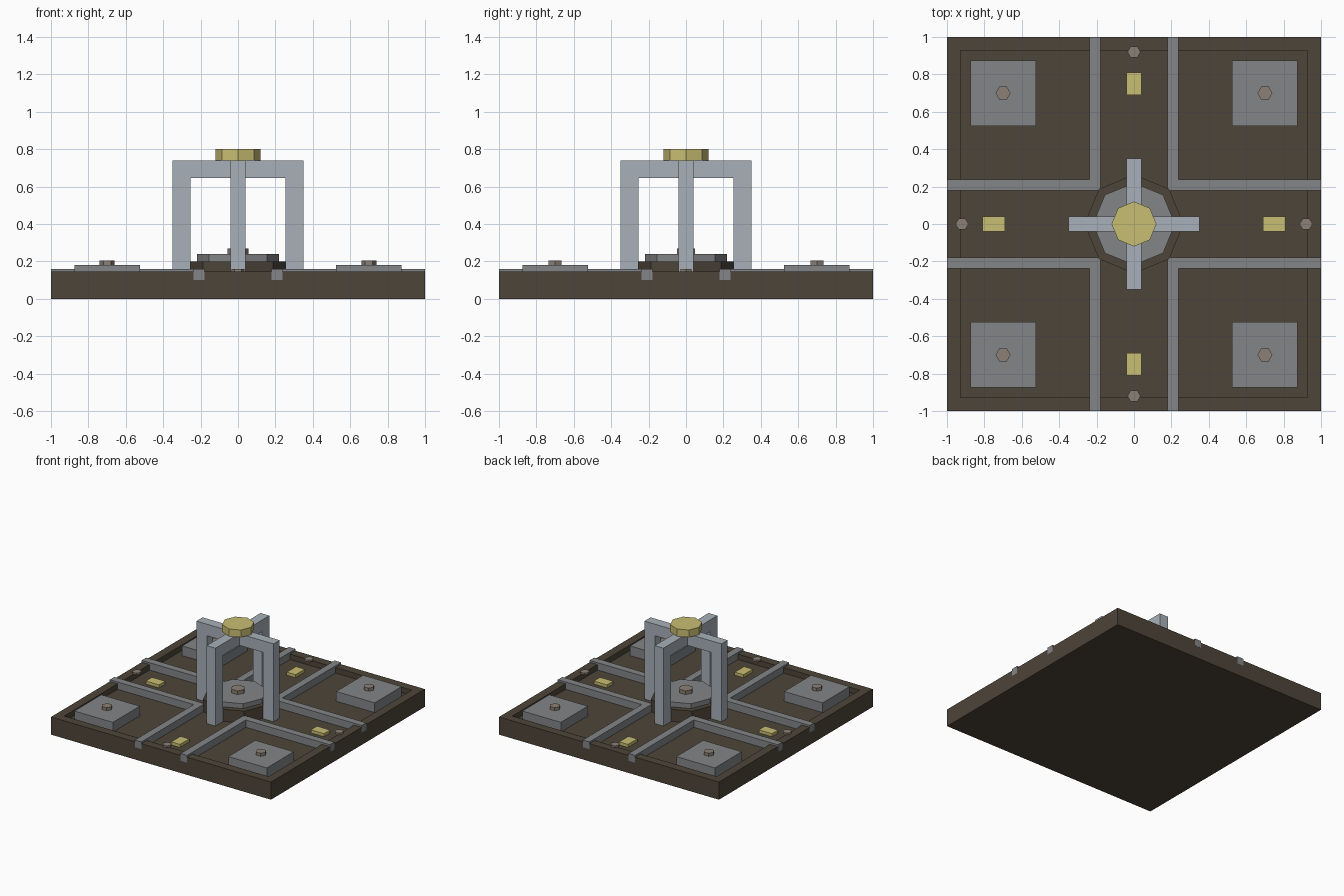
import bpy, bmesh, math

if "Cube" in bpy.data.objects:
    bpy.data.objects.remove(bpy.data.objects["Cube"])


def material(name, rgb):
    m = bpy.data.materials.new(name)
    m.diffuse_color = (*rgb, 1)
    m.use_nodes = True
    m.node_tree.nodes["Principled BSDF"].inputs["Base Color"].default_value = m.diffuse_color
    return m


BROWN = material("dark_brown", (0.076, 0.059, 0.041))
GREY = material("mid_grey", (0.23, 0.235, 0.245))
STEEL = material("light_steel", (0.39, 0.434, 0.479))
BRASS = material("brass_yellow", (0.578, 0.515, 0.171))
BOLT = material("warm_grey", (0.262, 0.216, 0.178))

FLOOR, RIM = 0.10, 0.145


def finish(name, bm, mat):
    bmesh.ops.recalc_face_normals(bm, faces=bm.faces)
    mesh = bpy.data.meshes.new(name)
    bm.to_mesh(mesh)
    bm.free()
    mesh.materials.append(mat)
    ob = bpy.data.objects.new(name, mesh)
    bpy.context.collection.objects.link(ob)
    return ob


def box(name, x0, x1, y0, y1, z0, z1, mat):
    bm = bmesh.new()
    bmesh.ops.create_cube(bm, size=1)
    for v in bm.verts:
        v.co = ((x0 + x1) / 2 + v.co.x * (x1 - x0),
                (y0 + y1) / 2 + v.co.y * (y1 - y0),
                (z0 + z1) / 2 + v.co.z * (z1 - z0))
    return finish(name, bm, mat)


def prism(name, sides, r, x, y, z0, z1, mat):
    # regular prism with its first corner on the +x axis
    bm = bmesh.new()
    ring = [bm.verts.new((x + r * math.cos(math.tau * i / sides),
                          y + r * math.sin(math.tau * i / sides), z0))
            for i in range(sides)]
    face = bm.faces.new(ring)
    top = bmesh.ops.extrude_face_region(bm, geom=[face])["geom"]
    for v in top:
        if isinstance(v, bmesh.types.BMVert):
            v.co.z = z1
    if not any(all(v in f.verts for v in ring) for f in bm.faces):
        bm.faces.new(ring)
    return finish(name, bm, mat)


# Base tray: slab with a recessed top inside a raised rim
bm = bmesh.new()
bmesh.ops.create_cube(bm, size=1)
for v in bm.verts:
    v.co = (v.co.x * 1.999, v.co.y * 1.999, (v.co.z + 0.5) * RIM)
top = max(bm.faces, key=lambda f: f.calc_center_median().z)
bmesh.ops.inset_region(bm, faces=[top], thickness=0.1)
inner = bmesh.ops.extrude_face_region(bm, geom=[top])["geom"]
if top.is_valid:
    bmesh.ops.delete(bm, geom=[top], context='FACES_ONLY')
for v in inner:
    if isinstance(v, bmesh.types.BMVert):
        v.co.z = FLOOR
finish("base_tray", bm, BROWN)

for sx in (-1, 1):
    for sy in (-1, 1):
        # Rails running from the centre out to the edges
        for name, (hx, hy) in (("rail_x", ((0.178, 1.0), (0.178, 0.237))),
                               ("rail_y", ((0.178, 0.237), (0.178, 1.0)))):
            xs, ys = sorted(sx * h for h in hx), sorted(sy * h for h in hy)
            box(name, *xs, *ys, FLOOR, 0.16, GREY)
        # Corner pads with a bolt each
        xs, ys = sorted((sx * 0.525, sx * 0.875)), sorted((sy * 0.525, sy * 0.875))
        box("corner_pad", *xs, *ys, FLOOR, 0.18, GREY)
        prism("pad_bolt", 6, 0.04, sx * 0.7, sy * 0.7, 0.18, 0.205, BOLT)

# Centre pedestal
prism("pedestal_base", 8, 0.265, 0, 0, FLOOR, 0.20, BROWN)
prism("pedestal_top", 8, 0.22, 0, 0, 0.20, 0.24, GREY)
prism("pedestal_bolt", 6, 0.055, 0, 0, 0.24, 0.27, BOLT)

# Four arms: leg and beam as one bent profile, plus floor plates and rim bolts
PROFILE = [(0, 0.74), (0.35, 0.74), (0.35, FLOOR), (0.255, FLOOR),
           (0.255, 0.645), (0, 0.645)]
for k in range(4):
    c, s = round(math.cos(k * math.pi / 2)), round(math.sin(k * math.pi / 2))
    bm = bmesh.new()
    sides = [[bm.verts.new((c * r - s * w, s * r + c * w, z)) for r, z in PROFILE]
             for w in (-0.04, 0.04)]
    for ring in sides:
        bm.faces.new(ring)
    # the end at the shared centre stays open
    for i in range(5):
        bm.faces.new((sides[0][i], sides[0][i + 1], sides[1][i + 1], sides[1][i]))
    finish("frame_arm", bm, STEEL)
    hx, hy = (0.06, 0.04) if c else (0.04, 0.06)
    px, py = c * 0.75, s * 0.75
    box("floor_plate", px - hx, px + hx, py - hy, py + hy, FLOOR, 0.125, BRASS)
    prism("rim_bolt", 6, 0.035, c * 0.92, s * 0.92, RIM, 0.16, BOLT)

# Cap over the crossing beams
prism("top_cap", 8, 0.12, 0, 0, 0.74, 0.80, BRASS)
